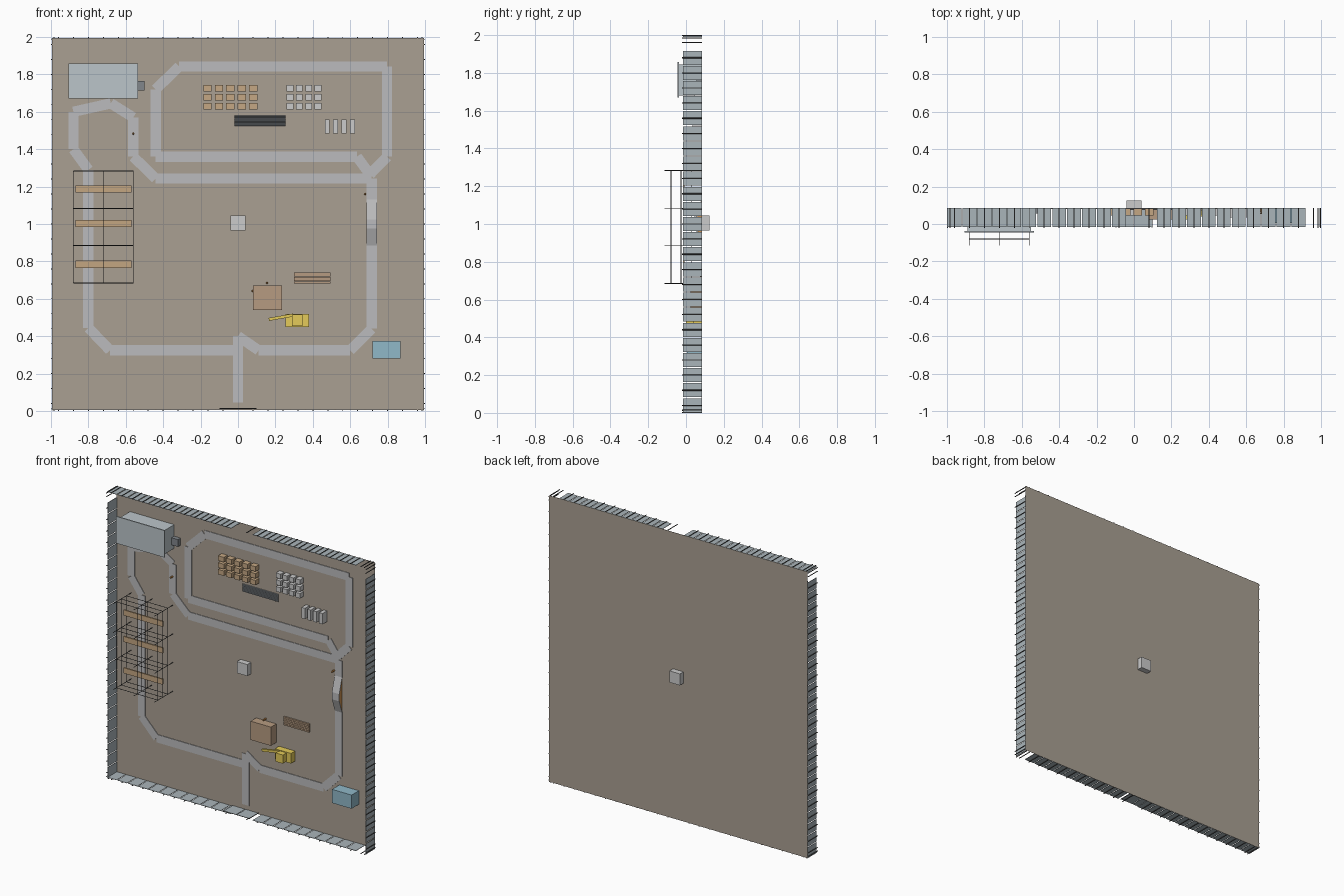
import bpy, bmesh, math
from mathutils import Matrix, Vector

if "Cube" in bpy.data.objects:
    bpy.data.objects.remove(bpy.data.objects["Cube"])

G = 0.085  # y of the ground surface; parts rise from it towards -y


def mat(name, r, g, b):
    m = bpy.data.materials.new(name)
    m.diffuse_color = (r, g, b, 1)
    m.use_nodes = True
    m.node_tree.nodes["Principled BSDF"].inputs["Base Color"].default_value = m.diffuse_color
    return m


EARTH = mat("earth", .40, .35, .29)
ROAD = mat("road", .50, .50, .51)
STEEL = mat("steel", .40, .46, .49)
DARK = mat("dark_metal", .06, .06, .06)
WOOD = mat("wood", .55, .38, .22)
BRICK = mat("brick", .56, .39, .23)
SAND = mat("brown", .47, .33, .22)
PALE = mat("pale", .72, .72, .71)
CABIN = mat("cabin", .50, .56, .59)
YELLOW = mat("yellow", .78, .60, .10)
BLUE = mat("blue", .28, .48, .58)
ORANGE = mat("orange", .60, .28, .08)
REBAR = mat("rebar", .22, .24, .26)


class Part:
    """Collects primitives into one object."""
    def __init__(self):
        self.bm = bmesh.new()

    def box(self, x0, x1, z0, z1, lo, hi):
        """Box between heights lo and hi above the ground."""
        m = Matrix.Translation(((x0 + x1) / 2, G - (lo + hi) / 2, (z0 + z1) / 2)) @ \
            Matrix.Diagonal((x1 - x0, hi - lo, z1 - z0, 1))
        bmesh.ops.create_cube(self.bm, size=1, matrix=m)
        return self

    def rod(self, a, b, r, n=6):
        """Cylinder between two (x, z, height) points."""
        a, b = (Vector((p[0], G - p[2], p[1])) for p in (a, b))
        d = b - a
        m = Matrix.Translation((a + b) / 2) @ d.to_track_quat('Z', 'Y').to_matrix().to_4x4()
        bmesh.ops.create_cone(self.bm, cap_ends=True, segments=n, radius1=r, radius2=r,
                              depth=d.length, matrix=m)
        return self

    def slab(self, a, b, w, lo, hi):
        """Flat bar from a to b (x, z) with width w."""
        d = Vector((b[0] - a[0], 0, b[1] - a[1]))
        m = Matrix.Translation(((a[0] + b[0]) / 2, G - (lo + hi) / 2, (a[1] + b[1]) / 2)) @ \
            Matrix.Rotation(-math.atan2(d.z, d.x), 4, 'Y') @ \
            Matrix.Diagonal((d.length, hi - lo, w, 1))
        bmesh.ops.create_cube(self.bm, size=1, matrix=m)
        return self

    def prism(self, prof, x0, x1):
        """Extrude a (z, height) profile along x."""
        f = self.bm.faces.new([self.bm.verts.new((x0, G - h, z)) for z, h in prof])
        e = bmesh.ops.extrude_face_region(self.bm, geom=[f])
        bmesh.ops.translate(self.bm, vec=(x1 - x0, 0, 0),
                            verts=[v for v in e['geom'] if isinstance(v, bmesh.types.BMVert)])
        return self

    def done(self, name, material=None):
        bmesh.ops.recalc_face_normals(self.bm, faces=self.bm.faces[:])
        me = bpy.data.meshes.new(name)
        self.bm.to_mesh(me)
        self.bm.free()
        ob = bpy.data.objects.new(name, me)
        bpy.context.collection.objects.link(ob)
        if material:
            me.materials.append(material)


# ground board and centre marker cube
Part().box(-.995, .995, .005, 1.995, -.001, .0).done("ground", EARTH)
Part().box(-.04, .04, .965, 1.045, -.04, .04).done("centre_block", PALE)

# perimeter fence: four sides of panels and posts, opening in the top side
panels, posts = Part(), Part()
for side in range(4):
    s = 1 if side % 2 else -1
    vertical = side < 2

    def place(u, off):
        return (s * off, 1 + u) if vertical else (u, 1 + s * off)

    for i in range(24):
        u = -.92 + .08 * (i - .5)
        if not vertical and abs(u) < .08:
            continue
        (xa, za), (xb, zb) = place(u - .037, .991), place(u + .037, .994)
        panels.box(min(xa, xb), max(xa, xb), min(za, zb), max(za, zb), 0, .1)
    for i in range(25):
        u = -.96 + .08 * i
        if not vertical and abs(u) < .01:
            continue
        p = place(u, .997)
        posts.rod((*p, 0), (*p, .106), .003)
    for u in (-.985, .985):
        p = place(u, .997)
        posts.rod((*p, 0), (*p, .106), .003)
panels.done("fence_panels", STEEL)
posts.done("fence_posts", DARK)

# entrance gate on the bottom side
gate = Part()
for s in (-1, 1):
    gate.box(min(s * .003, s * .095), max(s * .003, s * .095), .011, .015, .004, .1)
gate.done("gate_leaves", STEEL)
frame = Part()
for s in (-1, 1):
    frame.rod((s * .097, .013, 0), (s * .097, .013, .105), .003)
frame.rod((-.097, .013, .1), (.097, .013, .1), .002).done("gate_frame", DARK)

# roads as straight slabs
paths = [
    [(0, .045), (0, .40)],
    [(0, .40), (.11, .325), (.6, .325), (.715, .44), (.715, .89)],
    [(.715, 1.13), (.715, 1.243), (-.44, 1.243), (-.56, 1.36), (-.56, 1.57), (-.68, 1.645),
     (-.88, 1.60), (-.88, 1.40), (-.80, 1.29), (-.80, .445), (-.685, .325), (0, .325)],
    [(.705, 1.265), (.797, 1.36), (.797, 1.842), (-.315, 1.842), (-.44, 1.72), (-.44, 1.36),
     (.636, 1.36), (.705, 1.265)],
]
road = Part()
for p in paths:
    for a, b in zip(p, p[1:]):
        road.slab(a, b, .055, 0, .004)
road.done("roads", ROAD)

# raised crossing with earth bank below
Part().prism([(.885, .004), (.975, .034), (1.025, .034), (1.13, .004),
              (1.13, .0), (1.025, .029), (.975, .029), (.885, 0)], .687, .743).done("ramp", ROAD)
Part().prism([(.89, 0), (.975, .028), (1.025, .028), (1.125, 0)], .690, .740).done("ramp_bank", ORANGE)

# site office
Part().box(-.89, -.55, 1.68, 1.845, 0, .122).done("office_body", CABIN)
Part().box(-.905, -.535, 1.67, 1.857, .122, .13).done("office_roof", CABIN)
Part().box(-.55, -.50, 1.715, 1.765, 0, .03).done("office_step", REBAR)

# scaffold frame and planks
sc = Part()
XS, ZS, R = (-.88, -.72, -.56), (.685, .885, 1.083, 1.283), .002
for z in ZS:
    for x in XS:
        sc.rod((x, z, 0), (x, z, .2), R)
    for h in (.055, .112, .165):
        sc.rod((XS[0], z, h), (XS[2], z, h), R)
for x in XS:
    for h in (.055, .112, .165):
        sc.rod((x, ZS[0], h), (x, ZS[-1], h), R)
sc.done("scaffold_frame", DARK)
pl = Part()
for z in (.785, 1.003, 1.187):
    pl.box(-.87, -.57, z - .019, z + .019, .092, .102)
pl.done("scaffold_planks", WOOD)

# stacked materials
bricks, blocks = Part(), Part()
for z in (1.63, 1.677, 1.725):
    for i in range(5):
        x = -.163 + .061 * i
        bricks.box(x - .022, x + .022, z - .017, z + .017, 0, .04)
    for i in range(4):
        x = .278 + .05 * i
        blocks.box(x - .018, x + .018, z - .017, z + .017, 0, .04)
bricks.done("brick_pallets", BRICK)
blocks.done("block_pallets", PALE)
bags = Part()
for i in range(4):
    x = .477 + .045 * i
    bags.box(x - .013, x + .013, 1.485, 1.56, 0, .05)
bags.done("pale_slabs", PALE)
bars = Part()
for i in range(9):
    z = 1.528 + .006 * i
    bars.rod((-.02, z, .006), (.255, z, .006), .0035)
bars.done("rebar_bundle", REBAR)
tim = Part()
for i in range(5):
    z = .688 + .012 * i
    tim.box(.3, .495, z - .005, z + .005, 0, .012)
tim.done("timber_stack", SAND)
Part().box(.08, .235, .54, .67, 0, .06).done("store_box", SAND)
Part().box(.72, .87, .28, .375, 0, .08).done("blue_container", BLUE)

# digger
Part().box(.255, .38, .45, .52, 0, .045).done("digger_body", YELLOW)
Part().box(.29, .345, .455, .515, .045, .085).done("digger_cab", YELLOW)
Part().slab((.165, .49), (.295, .513), .016, .045, .06).done("digger_boom", YELLOW)

# small workers
men = Part()
for x, z in ((.155, .685), (.078, .642), (-.56, 1.483), (.68, 1.16)):
    men.rod((x, z, 0), (x, z, .022), .006, 8)
    bmesh.ops.create_icosphere(men.bm, subdivisions=1, radius=.006,
                               matrix=Matrix.Translation((x, G - .027, z)))
men.done("workers", ORANGE)
